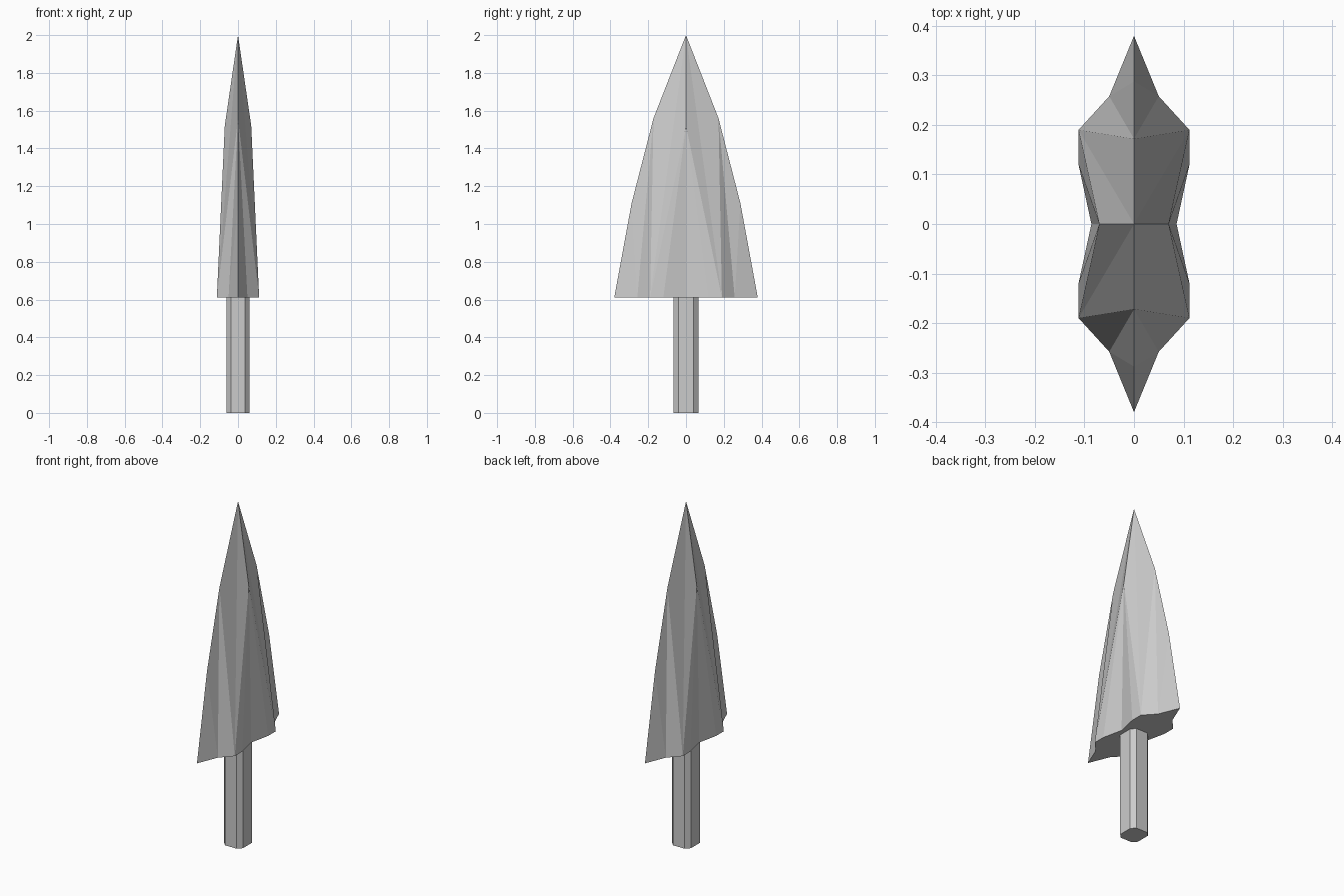
import bpy

if "Cube" in bpy.data.objects:
    bpy.data.objects.remove(bpy.data.objects["Cube"])


def make_object(name, verts, faces):
    mesh = bpy.data.meshes.new(name)
    mesh.from_pydata(verts, [], faces)
    mesh.update()
    obj = bpy.data.objects.new(name, mesh)
    bpy.context.collection.objects.link(obj)
    return obj


# Blade: one quarter (+x, +y), mirrored across both planes
Z = 0.61
quarter = [
    (0, 0, 2.0),        # 0 tip
    (0.07, 0, 1.52),    # 1 centre ridge
    (0, 0.172, 1.56),   # 2 upper cutting edge
    (0, 0.288, 1.11),   # 3 lower cutting edge
    (0, 0.38, Z),       # 4 barb corner
    (0.05, 0.258, Z),   # 5 base outline, barb to waist
    (0.112, 0.19, Z),   # 6
    (0.112, 0.12, Z),   # 7
    (0.086, 0, Z),      # 8
    (0, 0, Z),          # 9 base centre
]
faces = [
    (0, 1, 6), (0, 6, 2),
    (1, 7, 6), (1, 8, 7),
    (2, 6, 5), (2, 5, 3), (3, 5, 4),
    (9, 4, 5), (9, 5, 6), (9, 6, 7), (9, 7, 8),
]
blade = make_object("blade", quarter, faces)
mirror = blade.modifiers.new("mirror", 'MIRROR')
mirror.use_axis = (True, True, False)
mirror.merge_threshold = 0.0005

# Shaft: square bar with chamfered corners
ox, ix, oy, iy = 0.061, 0.038, 0.066, 0.041
section = [(ox, -iy), (ox, iy), (ix, oy), (-ix, oy),
           (-ox, iy), (-ox, -iy), (-ix, -oy), (ix, -oy)]
n = len(section)
verts = [(x, y, z) for z in (0, Z + 0.005) for x, y in section]
sides = [(i, (i + 1) % n, (i + 1) % n + n, i + n) for i in range(n)]
caps = [tuple(reversed(range(n))), tuple(range(n, 2 * n))]
make_object("shaft", verts, sides + caps)
